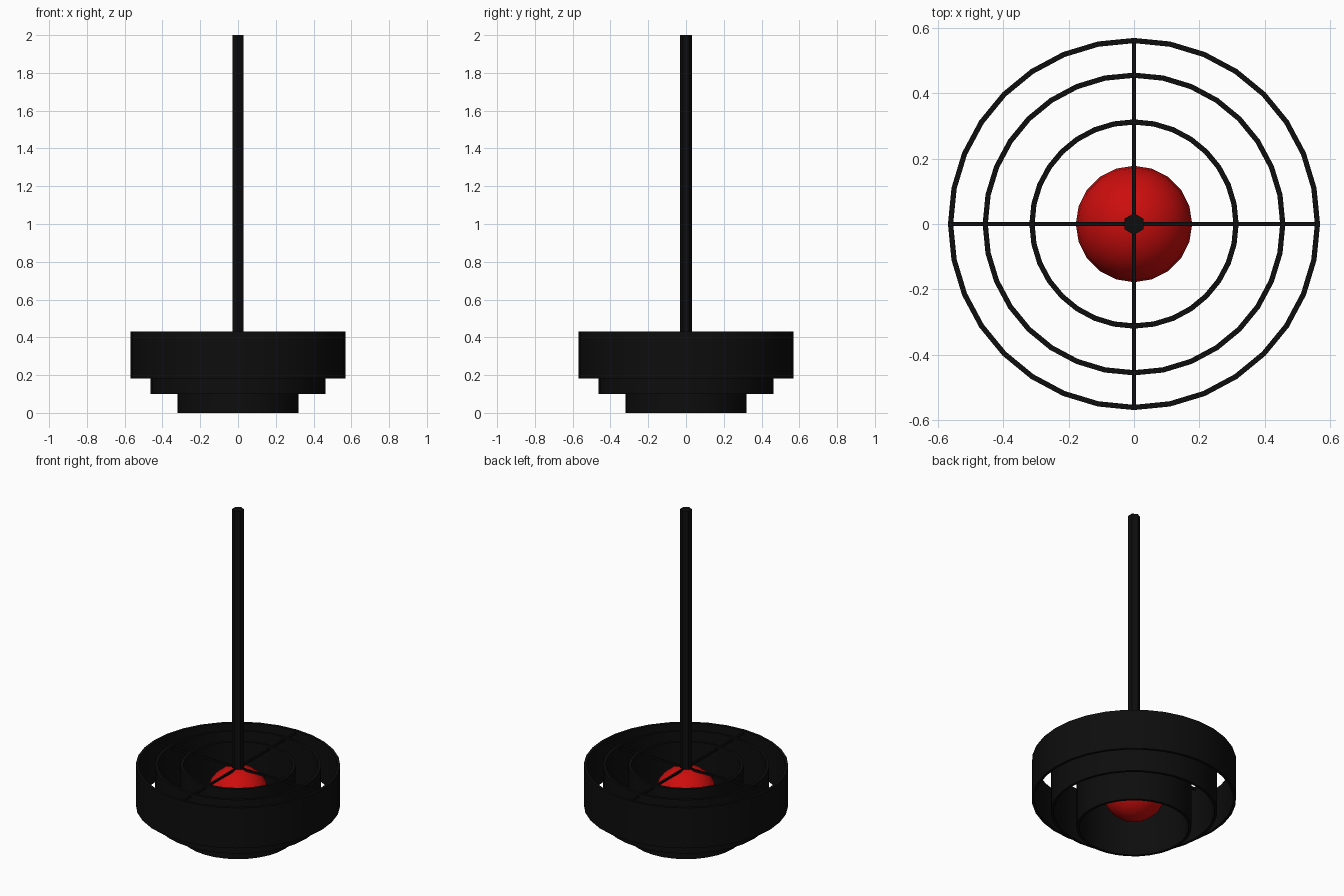
import bpy, math

if "Cube" in bpy.data.objects:
    bpy.data.objects.remove(bpy.data.objects["Cube"])

def material(name, color):
    m = bpy.data.materials.new(name)
    m.diffuse_color = color
    m.use_nodes = True
    m.node_tree.nodes["Principled BSDF"].inputs["Base Color"].default_value = m.diffuse_color
    return m

black = material("black_metal", (0.004, 0.004, 0.004, 1))
red = material("red_bulb", (0.6, 0.004, 0.004, 1))

def finish(obj, name, mat, smooth=False):
    obj.name = name
    obj.data.materials.append(mat)
    if smooth:
        bpy.ops.object.shade_smooth_by_angle(angle=math.radians(40))
    return obj

def ring(name, radius, z0, z1, thickness=0.016, sides=32):
    # lathe a rectangular section into a hollow band
    section = [(radius, z0), (radius, z1), (radius - thickness, z1), (radius - thickness, z0)]
    verts, faces = [], []
    for i in range(sides):
        a = 2 * math.pi * i / sides
        verts += [(r * math.cos(a), r * math.sin(a), z) for r, z in section]
        n = (i + 1) % sides
        for k in range(4):
            j = (k + 1) % 4
            faces.append((i * 4 + k, n * 4 + k, n * 4 + j, i * 4 + j))
    mesh = bpy.data.meshes.new(name)
    mesh.from_pydata(verts, [], faces)
    obj = bpy.data.objects.new(name, mesh)
    bpy.context.collection.objects.link(obj)
    bpy.ops.object.select_all(action='DESELECT')
    obj.select_set(True)
    bpy.context.view_layer.objects.active = obj
    return finish(obj, name, black, True)

# Three nested shade bands sharing a top edge
TOP = 0.43
ring("outer_shade_ring", 0.569, 0.183, TOP)
ring("middle_shade_ring", 0.463, 0.10, TOP)
ring("inner_shade_ring", 0.32, 0.0, TOP)

# Crossed support spokes
for name, dims in (("spoke_x", (1.12, 0.012, 0.012)), ("spoke_y", (0.012, 1.12, 0.012))):
    bpy.ops.mesh.primitive_cube_add(size=1, location=(0, 0, 0.413))
    spoke = bpy.context.object
    spoke.scale = dims
    finish(spoke, name, black)

# Round bulb
bpy.ops.mesh.primitive_uv_sphere_add(segments=20, ring_count=12, radius=0.178, location=(0, 0, 0.24))
finish(bpy.context.object, "bulb", red, True)

# Hexagonal hanging rod
ROD_BOTTOM = 0.40
bpy.ops.mesh.primitive_cylinder_add(vertices=6, radius=0.033, depth=2 - ROD_BOTTOM,
                                    location=(0, 0, (2 + ROD_BOTTOM) / 2))
finish(bpy.context.object, "hanging_rod", black)
